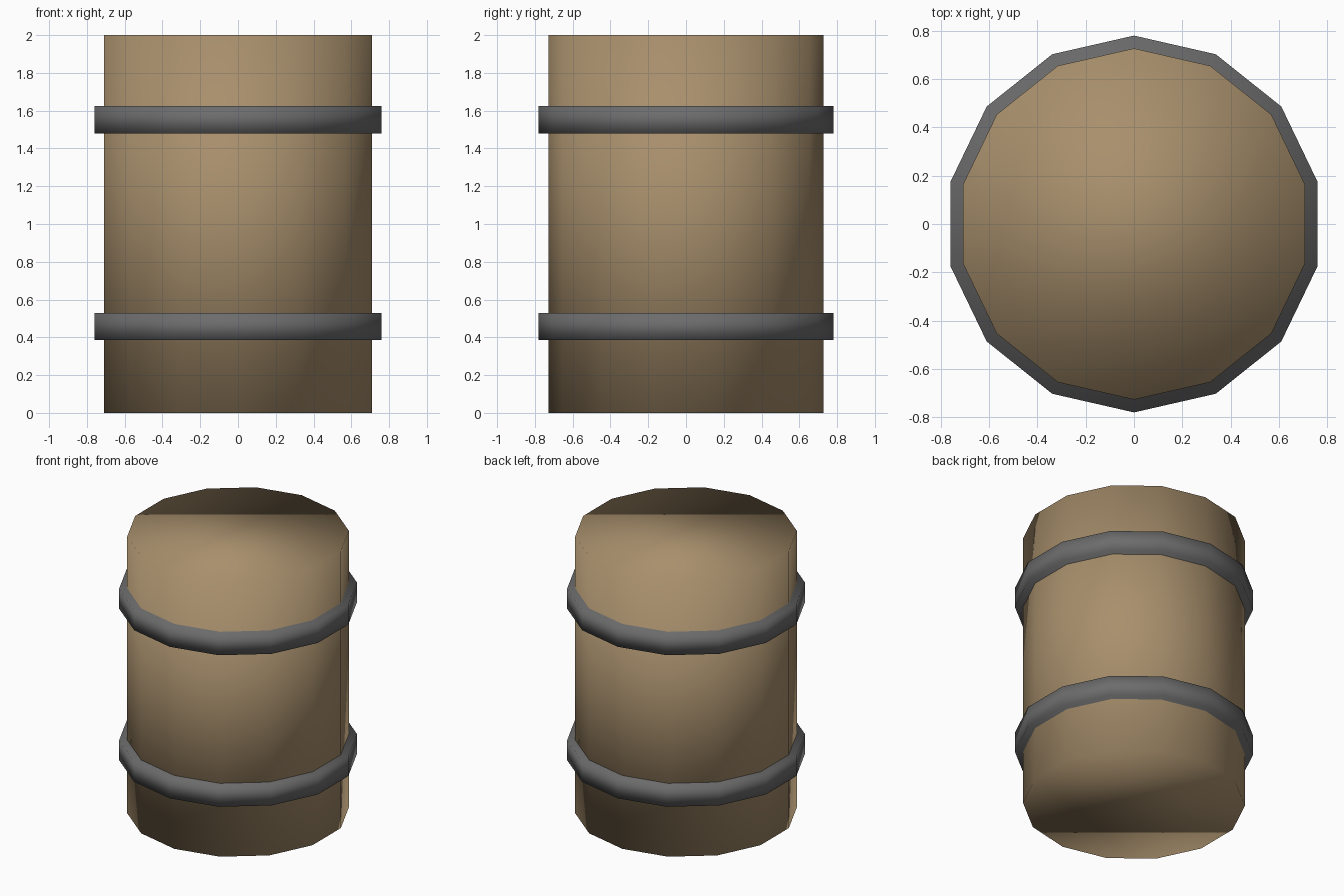
import bpy, bmesh
from math import pi, sin, cos

if "Cube" in bpy.data.objects:
    bpy.data.objects.remove(bpy.data.objects["Cube"])

SIDES = 14


def material(name, color):
    mat = bpy.data.materials.new(name)
    mat.diffuse_color = (*color, 1)
    mat.use_nodes = True
    mat.node_tree.nodes["Principled BSDF"].inputs["Base Color"].default_value = mat.diffuse_color
    return mat


def drum(name, radius, z0, z1, mat):
    # 14-sided closed cylinder with a corner on the y axis, smooth across the rim
    bm = bmesh.new()
    ring = [bm.verts.new((radius * sin(2 * pi * i / SIDES),
                          -radius * cos(2 * pi * i / SIDES), z0)) for i in range(SIDES)]
    base = bm.faces.new(ring)
    top = bmesh.ops.extrude_face_region(bm, geom=[base], use_keep_orig=True)
    bmesh.ops.translate(bm, vec=(0, 0, z1 - z0),
                        verts=[g for g in top["geom"] if isinstance(g, bmesh.types.BMVert)])
    bmesh.ops.recalc_face_normals(bm, faces=bm.faces)
    for f in bm.faces:
        f.smooth = True
    mesh = bpy.data.meshes.new(name)
    bm.to_mesh(mesh)
    bm.free()
    mesh.materials.append(mat)
    obj = bpy.data.objects.new(name, mesh)
    bpy.context.collection.objects.link(obj)
    return obj


wood = material("wood", (0.39, 0.275, 0.15))
iron = material("iron", (0.15, 0.15, 0.15))

# Wooden body
drum("barrel_body", 0.727, 0, 2, wood)

# Two iron hoops
drum("lower_hoop", 0.78, 0.385, 0.53, iron)
drum("upper_hoop", 0.78, 1.48, 1.625, iron)
